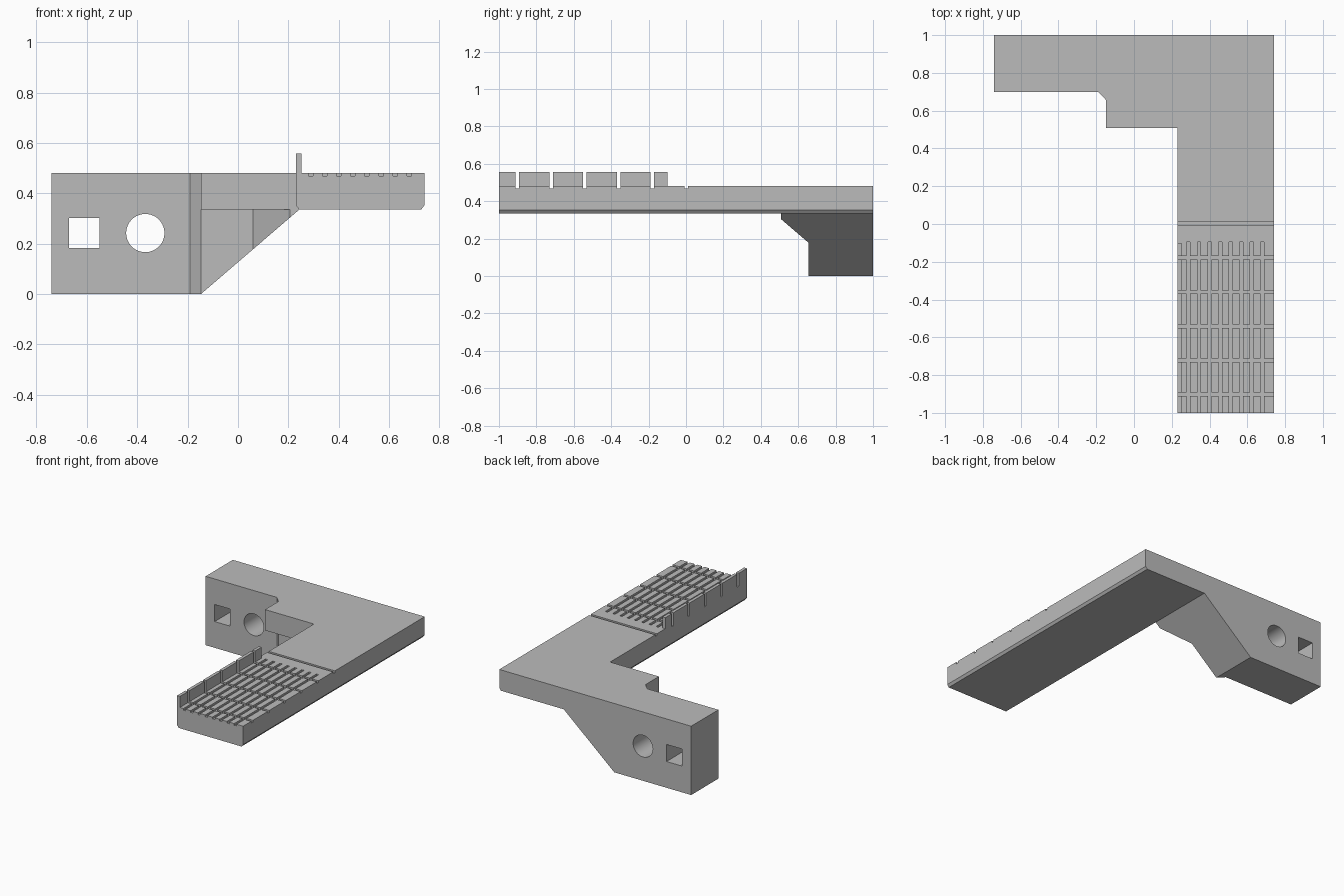
import bpy
import bmesh
import math
from mathutils import Vector

if "Cube" in bpy.data.objects:
    bpy.data.objects.remove(bpy.data.objects["Cube"], do_unlink=True)

grey = bpy.data.materials.new("plain grey")
grey.use_nodes = True
grey.diffuse_color = (0.5, 0.5, 0.5, 1)
grey.node_tree.nodes["Principled BSDF"].inputs["Base Color"].default_value = (0.5, 0.5, 0.5, 1)


def prism(bm, points, axis, start, end):
    """Extrude a flat outline along y (points are x, z) or z (points are x, y)."""
    place = (lambda a, b: (a, start, b)) if axis == "y" else (lambda a, b: (a, b, start))
    face = bm.faces.new([bm.verts.new(place(a, b)) for a, b in points])
    out = bmesh.ops.extrude_face_region(bm, geom=[face])
    shift = Vector((0, end - start, 0)) if axis == "y" else Vector((0, 0, end - start))
    bmesh.ops.translate(bm, vec=shift, verts=[v for v in out["geom"] if isinstance(v, bmesh.types.BMVert)])


def rect(x0, x1, b0, b1):
    return [(x0, b0), (x1, b0), (x1, b1), (x0, b1)]


def solid(name, *prisms):
    bm = bmesh.new()
    for args in prisms:
        prism(bm, *args)
    bmesh.ops.recalc_face_normals(bm, faces=bm.faces)
    mesh = bpy.data.meshes.new(name)
    bm.to_mesh(mesh)
    bm.free()
    mesh.materials.append(grey)
    obj = bpy.data.objects.new(name, mesh)
    bpy.context.collection.objects.link(obj)
    return obj


def combine(target, tool, operation):
    """Apply a boolean and remove the tool object."""
    mod = target.modifiers.new(operation.lower(), "BOOLEAN")
    mod.object, mod.operation, mod.solver = tool, operation, "EXACT"
    bpy.context.view_layer.objects.active = target
    bpy.ops.object.modifier_apply(modifier=mod.name)
    bpy.data.objects.remove(tool, do_unlink=True)


LEFT, RIGHT, TOP, UNDER = 0.23, 0.74, 0.48, 0.335
STEP = 0.508  # front of the inner corner

# Long arm with bevelled lower edges
arm = solid("bracket_arm", ([(LEFT, TOP), (LEFT, 0.352), (0.243, UNDER), (0.727, UNDER),
                             (RIGHT, 0.352), (RIGHT, TOP)], "y", -1, 1))

# Mounting block: plan outline trimmed by a sloping gusset profile
block = solid("mounting_block", ([(-0.74, 1), (-0.74, 0.70), (-0.19, 0.70), (-0.147, 0.655),
                                  (0.06, 0.655), (0.207, STEP), (0.3, STEP), (0.3, 1)], "z", 0, TOP))
gusset = solid("gusset_profile", ([(-0.8, 0), (-0.147, 0), (0.243, UNDER), (0.3, 0.384),
                                   (0.4, 0.6), (-0.8, 0.6)], "y", 0.3, 1.2))
combine(block, gusset, "INTERSECT")

# Corner plate and side fin
plate = solid("corner_plate", (rect(-0.147, 0.4, STEP, 1), "z", UNDER, TOP))
fin = solid("side_fin", (rect(LEFT, 0.252, 0.44, 0.557), "y", -1, -0.10))
for part in (block, plate, fin):
    combine(arm, part, "UNION")

# Square and round through holes
round_hole = [(-0.368 + 0.076 * math.cos(math.tau * i / 48), 0.242 + 0.076 * math.sin(math.tau * i / 48))
              for i in range(48)]
holes = solid("holes", (rect(-0.67, -0.55, 0.183, 0.302), "y", 0.5, 1.2), (round_hole, "y", 0.5, 1.2))
combine(arm, holes, "DIFFERENCE")

# Lengthwise grooves, then cross grooves that also slot the fin
long_grooves = solid("long_grooves", *[(rect(x - 0.009, x + 0.009, 0.468, 0.6), "y", -1.1, -0.095)
                                       for x in (0.288 + 0.056 * i for i in range(8))])
combine(arm, long_grooves, "DIFFERENCE")
cross_grooves = solid("cross_grooves", *[(rect(0.1, 0.9, y - 0.009, y + 0.009), "z", 0.467, 0.7)
                                         for y in (0.001 - 0.1805 * i for i in range(6))])
combine(arm, cross_grooves, "DIFFERENCE")

# Smooth the round hole, keep every corner sharp
bpy.ops.object.select_all(action="DESELECT")
arm.select_set(True)
bpy.context.view_layer.objects.active = arm
bpy.ops.object.shade_smooth_by_angle(angle=math.radians(25))
